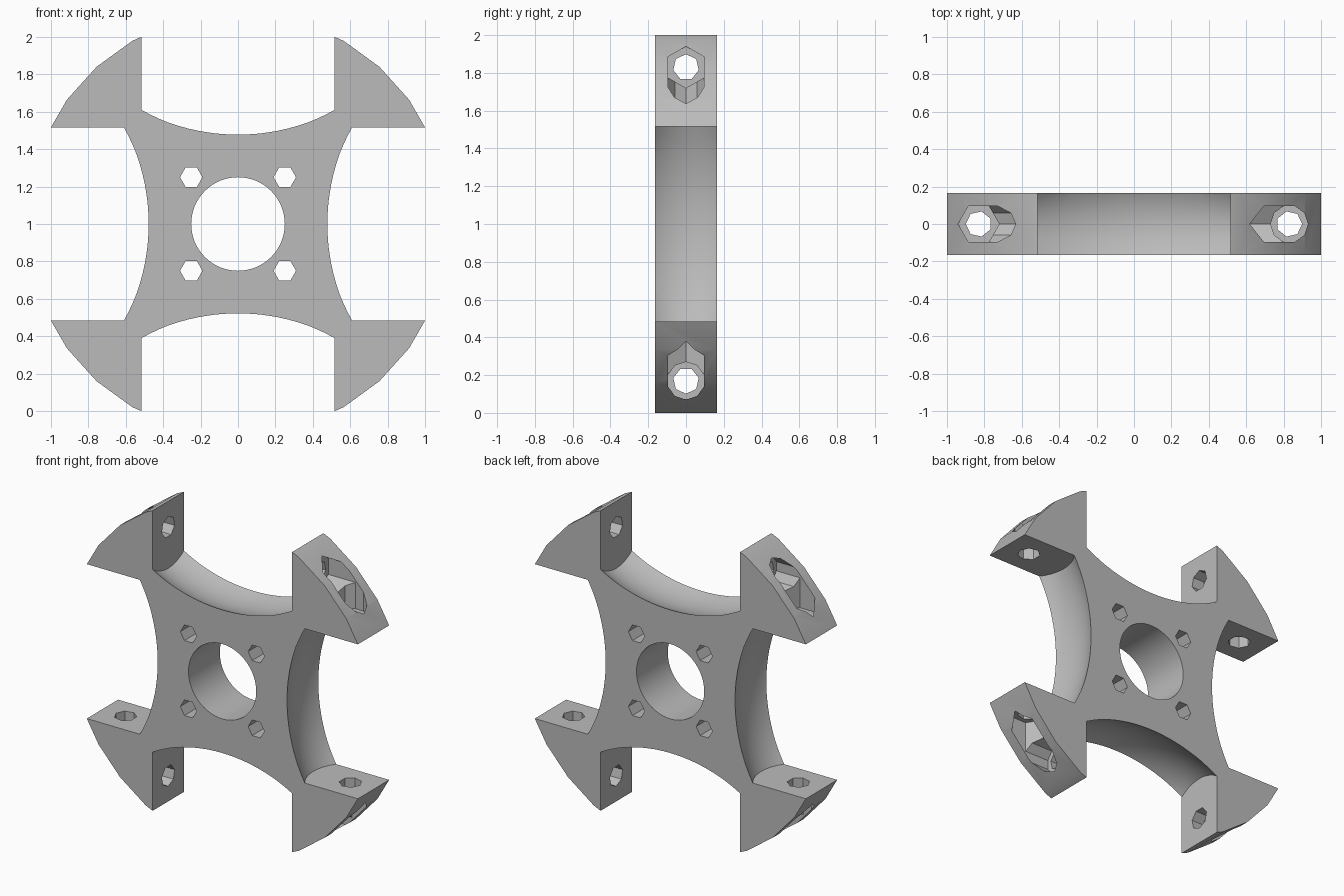
import bpy, bmesh
from math import pi, sin, cos, sqrt, radians
from mathutils import Matrix

if "Cube" in bpy.data.objects:
    bpy.data.objects.remove(bpy.data.objects["Cube"])

HALF_DEPTH = 0.165   # half thickness of the hub plate
LUG = 0.515          # inner face of every corner lug
AXLE = 0.83          # distance of the roller axles from the centre
BARREL = 1.22        # outer sweep radius of the rollers
FLOOR = 0.6          # floor of the nut and bolt head pockets
CENTRE = Matrix.Translation((0, 0, 1))

grey = bpy.data.materials.new("plain grey")
grey.use_nodes = True
colour = (0.5, 0.5, 0.5, 1)
grey.diffuse_color = colour
grey.node_tree.nodes["Principled BSDF"].inputs["Base Color"].default_value = colour


def loft(name, rings, matrix):
    """Closed solid from equal rings of points."""
    bm = bmesh.new()
    loops = [[bm.verts.new(p) for p in ring] for ring in rings]
    n = len(loops[0])
    for a, b in zip(loops, loops[1:]):
        for i in range(n):
            j = (i + 1) % n
            bm.faces.new((a[i], a[j], b[j], b[i]))
    bm.faces.new(loops[0])
    bm.faces.new(loops[-1])
    bmesh.ops.transform(bm, matrix=CENTRE @ matrix, verts=bm.verts)
    bmesh.ops.recalc_face_normals(bm, faces=bm.faces)
    mesh = bpy.data.meshes.new(name)
    bm.to_mesh(mesh)
    bm.free()
    mesh.materials.append(grey)
    obj = bpy.data.objects.new(name, mesh)
    bpy.context.collection.objects.link(obj)
    return obj


def prism_y(name, sides, radius, x=0, z=0, half=0.4):
    """Prism through the plate, first corner towards +x."""
    ring = [(x + radius * cos(2 * pi * i / sides), z + radius * sin(2 * pi * i / sides))
            for i in range(sides)]
    return loft(name, [[(u, y, v) for u, v in ring] for y in (-half, half)], Matrix())


def prism_x(name, sides, radius, x0, x1, turn):
    """Prism along the roller axle, first corner pointing outwards."""
    ring = [(radius * sin(2 * pi * i / sides), AXLE + radius * cos(2 * pi * i / sides))
            for i in range(sides)]
    return loft(name, [[(x, u, v) for u, v in ring] for x in (x0, x1)], turn)


def roller_slot(turn):
    """Barrel shaped trough, open to the rim."""
    rings = []
    for i in range(25):
        x = LUG * (i / 12 - 1)
        r = sqrt(BARREL ** 2 - x * x) - AXLE
        ring = [(x, -r * cos(pi * k / 24), AXLE - r * sin(pi * k / 24)) for k in range(25)]
        rings.append(ring + [(x, r, 1.4), (x, -r, 1.4)])
    return loft("slot_cutter", rings, turn)


# Hub plate
hub = prism_y("wheel_hub", 30, 1.13, half=HALF_DEPTH)

# Centre bore and four hexagonal mounting holes
cutters = [prism_y("bore_cutter", 64, 0.25)]
for x in (-0.25, 0.25):
    for z in (-0.25, 0.25):
        cutters.append(prism_y("mount_cutter", 6, 0.06, x, z))

# Each side: roller slot, axle hole, nut pocket and bolt head pocket
for quarter in range(4):
    turn = Matrix.Rotation(quarter * pi / 2, 4, 'Y')
    cutters += [
        roller_slot(turn),
        prism_x("axle_cutter", 7, 0.069, -1.4, 1.4, turn),
        prism_x("nut_cutter", 6, 0.11, FLOOR, 1.4, turn),
        prism_x("bolt_head_cutter", 10, 0.1, -1.4, -FLOOR, turn),
    ]

# Carve the hub, then discard the cutters
for cutter in cutters:
    cutter.hide_render = True
    mod = hub.modifiers.new("carve", 'BOOLEAN')
    mod.operation = 'DIFFERENCE'
    mod.solver = 'EXACT'
    mod.object = cutter
bpy.context.view_layer.update()
carved = bpy.data.meshes.new_from_object(
    hub.evaluated_get(bpy.context.evaluated_depsgraph_get()))
hub.modifiers.clear()
hub.data = carved
for cutter in cutters:
    bpy.data.objects.remove(cutter)
hub.data.materials.clear()
hub.data.materials.append(grey)
for face in hub.data.polygons:
    face.material_index = 0

# Smooth curves with crisp edges
bpy.ops.object.select_all(action='DESELECT')
hub.select_set(True)
bpy.context.view_layer.objects.active = hub
bpy.ops.object.shade_smooth_by_angle(angle=radians(25))
